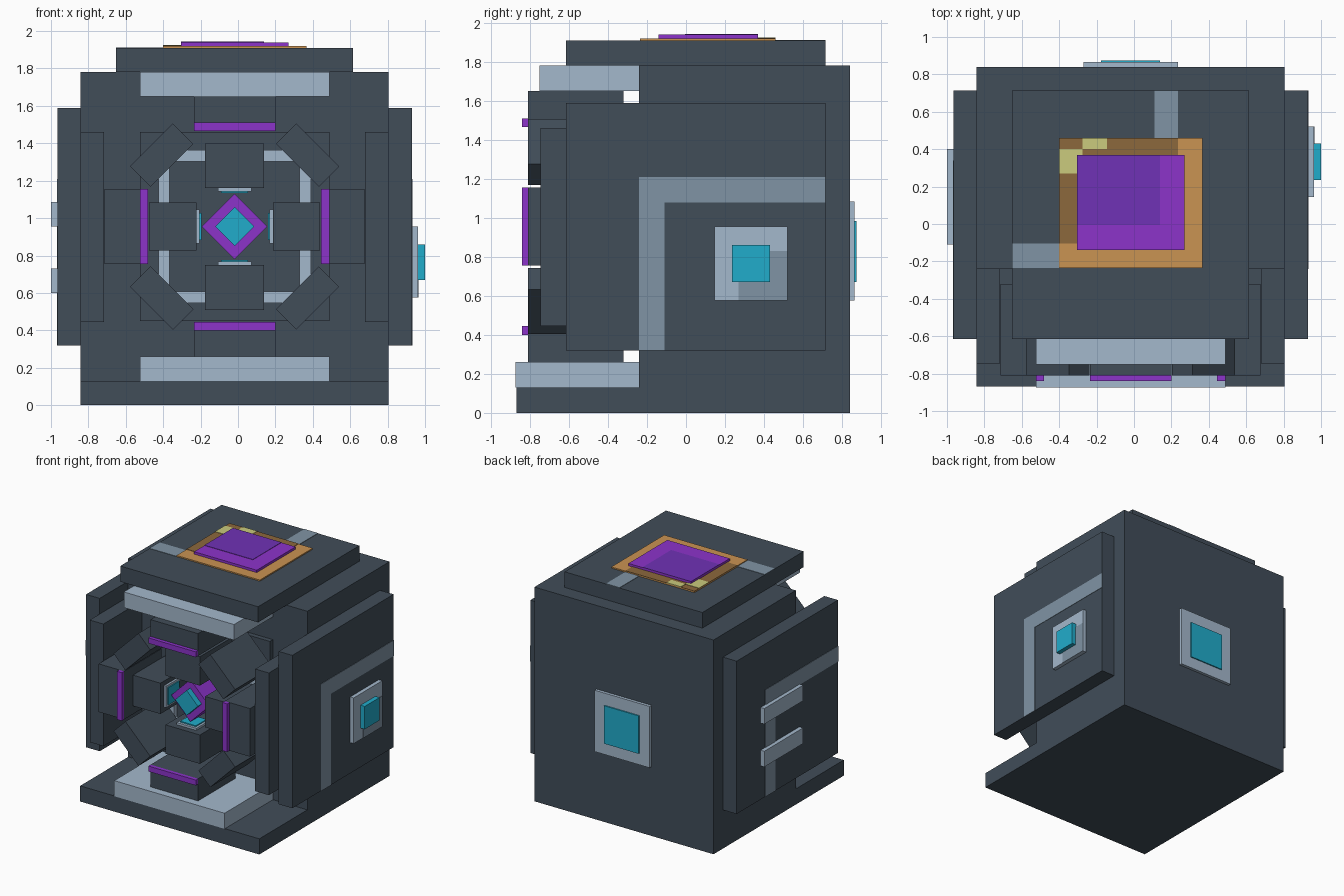
import bpy
import bmesh
from math import pi
from mathutils import Matrix, Vector

default_cube = bpy.data.objects.get("Cube")
if default_cube:
    bpy.data.objects.remove(default_cube, do_unlink=True)


def to_linear(channel):
    value = channel / 255
    return value / 12.92 if value < 0.04 else ((value + 0.055) / 1.055) ** 2.4


def make_material(name, red, green, blue):
    material = bpy.data.materials.new(name)
    material.use_nodes = True
    colour = (to_linear(red), to_linear(green), to_linear(blue), 1)
    material.diffuse_color = colour
    shader = material.node_tree.nodes["Principled BSDF"]
    shader.inputs["Base Color"].default_value = colour
    return material


slate = make_material("dark slate", 65, 77, 89)
silver = make_material("pale blue grey", 164, 184, 204)
steel = make_material("steel grey", 128, 148, 165)
purple = make_material("bright purple", 140, 51, 202)
violet = make_material("deep violet", 112, 50, 182)
orange = make_material("warm orange", 202, 147, 82)
brown = make_material("bronze brown", 140, 104, 60)
yellow = make_material("pale yellow", 203, 203, 125)
cyan = make_material("bright cyan", 33, 172, 203)


def box(name, material, x_range, y_range, z_range, tilt=0):
    """Box from three ranges, optionally tilted about the front-back axis."""
    ranges = (x_range, y_range, z_range)
    centre = Vector([sum(pair) / 2 for pair in ranges])
    size = [abs(pair[1] - pair[0]) for pair in ranges]
    mesh = bpy.data.meshes.new(name)
    shape = bmesh.new()
    bmesh.ops.create_cube(shape, size=1)
    bmesh.ops.scale(shape, vec=size, verts=shape.verts)
    bmesh.ops.transform(shape, matrix=Matrix.Rotation(tilt, 4, "Y"), verts=shape.verts)
    bmesh.ops.translate(shape, vec=centre, verts=shape.verts)
    shape.to_mesh(mesh)
    shape.free()
    mesh.materials.append(material)
    part = bpy.data.objects.new(name, mesh)
    bpy.context.collection.objects.link(part)
    return part


def around(middle, half):
    return (middle - half, middle + half)


def span(start, length):
    return (start, start + length)


# Main body, floor and roof
mid_x, mid_z = -0.018, 0.955
wall, back = -0.24, 0.84
body_x = around(mid_x, 0.823)
slab_x = around(mid_x, 0.507)
roof_x = around(mid_x, 0.633)
panel_y = (-0.615, 0.715)
roof_top = 1.91
box("main_body", slate, body_x, (wall, back), (0, 1.78))
box("floor_plate", slate, body_x, (-0.87, wall), (0, 0.13))
box("floor_slab", silver, slab_x, (-0.875, wall), (0.13, 0.26))
box("ceiling_slab", silver, slab_x, (-0.75, wall), (1.65, 1.78))
box("roof_plate", slate, roof_x, panel_y, (1.78, roof_top))

# Roof emblem in stepped layers
film = 0.003
emblem_z, gem_z = 1.92, 1.94
emblem_x, emblem_y = (-0.4, 0.365), (-0.235, 0.46)
gem_x, gem_y = (-0.305, 0.27), (-0.14, 0.37)
box("emblem_base", orange, emblem_x, emblem_y, (roof_top, emblem_z))
box("emblem_patina", brown, (emblem_x[0], 0.235), (-0.105, emblem_y[1]), span(emblem_z, film))
glint = span(emblem_z, film * 2)
box("emblem_back_glint", yellow, (-0.275, -0.145), (0.4, emblem_y[1]), glint)
box("emblem_side_glint", yellow, (emblem_x[0], -0.275), (0.27, 0.4), glint)
box("emblem_gem", purple, gem_x, gem_y, (emblem_z, gem_z))
box("gem_inlay", violet, (gem_x[0], 0.14), (-0.005, gem_y[1]), span(gem_z, film))
stripe_z = span(roof_top, film)
box("roof_back_stripe", steel, (0.11, 0.235), (emblem_y[1], panel_y[1]), stripe_z)
box("roof_side_stripe", steel, (roof_x[0], emblem_x[0]), (emblem_y[0], -0.105), stripe_z)

# Side panels, each with a corner stripe; the two sides are turned half round
panel_z = (0.32, 1.59)
panel_middle = sum(panel_y) / 2
for side, sign in (("left", 1), ("right", -1)):
    def across(inner, outer):
        return (mid_x + sign * inner, mid_x + sign * outer)

    def along(start, end):
        return (panel_middle + sign * start, panel_middle + sign * end)

    box(side + "_side_panel", slate, across(0.823, 0.948), panel_y, panel_z)
    skin = across(0.948, 0.948 + film)
    box(side + "_upright_stripe", steel, skin, along(-0.29, -0.16), (panel_z[0], 1.08))
    box(side + "_level_stripe", steel, skin, along(-0.29, 0.665), (1.08, 1.21))
    box(side + "_front_cheek", slate, across(0.698, 0.823), (-0.745, wall), (0.445, 1.46))

# Left lamp, right bars and back lamp
lamp_y, lamp_z = (0.145, 0.52), (0.575, 0.955)
box("left_lamp_plate", silver, (0.93, 0.962), lamp_y, lamp_z)
box("left_lamp_shade", steel, span(0.962, film), (0.27, lamp_y[1]), (lamp_z[0], 0.83))
box("left_lamp", cyan, (0.962, 1), (0.235, 0.43), (0.67, 0.86))
for label, low in (("lower", 0.6), ("upper", 0.955)):
    box(label + "_right_bar", silver, (-1, -0.966), (-0.11, 0.4), span(low, 0.13))
box("back_lamp_plate", silver, around(mid_x, 0.253), (back, 0.865), (0.575, 1.085))
box("back_lamp", cyan, around(mid_x, 0.158), (0.865, 0.875), (0.67, 0.985))

# Recess backing and its square frame
box("recess_backing", slate, slab_x, (-0.28, wall), around(mid_z, 0.505))
frame_y = (-0.32, -0.28)
for sign in (-1, 1):
    rail_z = mid_z + sign * 0.378
    post_x = mid_x + sign * 0.378
    box("frame_rail", silver, around(mid_x, 0.41), frame_y, around(rail_z, 0.03))
    box("frame_post", silver, around(post_x, 0.03), frame_y, around(mid_z, 0.348))

# Ring of clamps facing the core
ring_y = (-0.81, -0.32)


def clamp_part(name, material, upright, sign, reach, half, depth):
    middle = mid_z if upright else mid_x
    radial = tuple(middle + sign * distance for distance in reach)
    if upright:
        box(name, material, around(mid_x, half), depth, radial)
    else:
        box(name, material, radial, depth, around(mid_z, half))


for label, upright, sign in (("top", True, 1), ("bottom", True, -1),
                             ("left", False, 1), ("right", False, -1)):
    edge = 0.51 if upright else 0.462
    width = 0.218 if upright else 0.2
    head = 0.158 if upright else 0.128
    tail = 0.445 if upright else 0.457
    clamp_part(label + "_clamp_base", slate, upright, sign, (edge, 0.695), width, ring_y)
    clamp_part(label + "_clamp_light", purple, upright, sign, span(edge, 0.045), width, (-0.84, -0.81))
    clamp_part(label + "_clamp_head", slate, upright, sign, (0.205, tail), head, (-0.7, -0.28))
    clamp_part(label + "_clamp_pad", silver, upright, sign, (0.187, 0.205), 0.09, (-0.65, -0.47))
    clamp_part(label + "_clamp_lens", cyan, upright, sign, (0.178, 0.187), 0.072, (-0.63, -0.49))

for x_sign in (-1, 1):
    for z_sign in (-1, 1):
        block_x = around(mid_x + x_sign * 0.39, 0.162)
        block_z = around(mid_z + z_sign * 0.382, 0.077)
        box("corner_block", slate, block_x, ring_y, block_z, x_sign * z_sign * pi / 4)

# Diamond core
box("core", purple, around(mid_x, 0.124), (-0.6, wall), around(mid_z, 0.124), pi / 4)
box("core_lens", cyan, around(mid_x, 0.074), (-0.65, -0.6), around(mid_z, 0.074), pi / 4)
